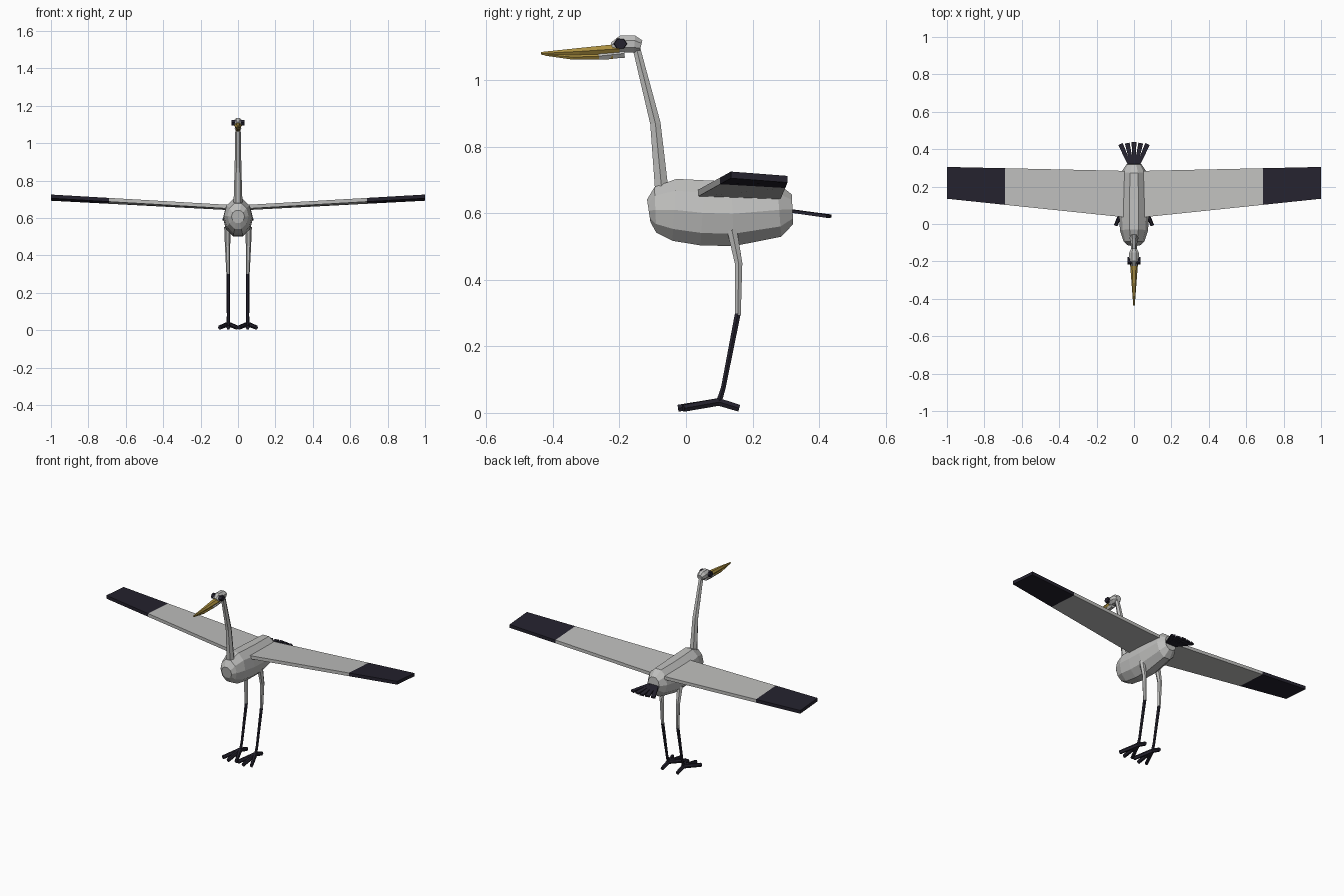
import bpy, bmesh, math
from mathutils import Vector

cube = bpy.data.objects.get("Cube")
if cube:
    bpy.data.objects.remove(cube)


def material(name, rgb):
    m = bpy.data.materials.new(name)
    m.use_nodes = True
    m.diffuse_color = (*rgb, 1)
    m.node_tree.nodes["Principled BSDF"].inputs["Base Color"].default_value = (*rgb, 1)
    return m


GREY = material("pale grey feathers", (0.52, 0.52, 0.51))
DARK = material("blue black", (0.018, 0.016, 0.027))
YELLOW = material("ochre beak", (0.40, 0.27, 0.05))


def skin(name, rings, mats, rule=None):
    """Bridge equal rings of points into a closed flat-shaded solid."""
    bm = bmesh.new()
    loops = [[bm.verts.new(p) for p in ring] for ring in rings]
    n = len(loops[0])
    for a, b in zip(loops, loops[1:]):
        for i in range(n):
            j = (i + 1) % n
            bm.faces.new((a[i], a[j], b[j], b[i]))
    bm.faces.new(loops[0])
    bm.faces.new(loops[-1])
    bmesh.ops.recalc_face_normals(bm, faces=bm.faces)
    if rule:
        for f in bm.faces:
            f.material_index = rule(f.calc_center_median())
    me = bpy.data.meshes.new(name)
    bm.to_mesh(me)
    bm.free()
    for m in mats:
        me.materials.append(m)
    ob = bpy.data.objects.new(name, me)
    bpy.context.collection.objects.link(ob)
    return ob


def loft(name, stations, sides, mat, phase=0.0):
    """Stations are (x, y, z, half width, half height) along a path."""
    pts = [Vector(s[:3]) for s in stations]
    rings = []
    for i, s in enumerate(stations):
        t = (pts[min(i + 1, len(pts) - 1)] - pts[max(i - 1, 0)]).normalized()
        ref = Vector((0, 0, 1)) if abs(t.z) < 0.8 else Vector((0, 1, 0))
        u = t.cross(ref).normalized()
        v = u.cross(t)
        angles = [phase + math.tau * k / sides for k in range(sides)]
        rings.append([pts[i] + u * s[3] * math.cos(a) + v * s[4] * math.sin(a) for a in angles])
    return skin(name, rings, [mat])


# Body, neck and head
loft("body", [(0, -0.112, 0.607, 0.035, 0.036), (0, -0.092, 0.61, 0.056, 0.072),
              (0, -0.035, 0.61, 0.075, 0.098), (0, 0.05, 0.601, 0.08, 0.103),
              (0, 0.14, 0.598, 0.08, 0.102), (0, 0.28, 0.61, 0.066, 0.085),
              (0, 0.32, 0.612, 0.04, 0.047)], 10, GREY)
loft("neck", [(0, -0.07, 0.64, 0.025, 0.024), (0, -0.092, 0.87, 0.018, 0.018),
              (0, -0.15, 1.1, 0.014, 0.013)], 6, GREY)
loft("head", [(0, -0.222, 1.1, 0.017, 0.014), (0, -0.195, 1.108, 0.028, 0.028),
              (0, -0.155, 1.108, 0.028, 0.028), (0, -0.135, 1.103, 0.018, 0.018)],
     8, GREY, math.pi / 8)
loft("chin", [(0, -0.185, 1.08, 0.018, 0.015), (0, -0.262, 1.072, 0.014, 0.012)], 6, GREY)

# Beak
loft("upper_beak", [(0, -0.2, 1.094, 0.022, 0.017), (0, -0.32, 1.086, 0.013, 0.012),
                    (0, -0.435, 1.08, 0.004, 0.005)], 6, YELLOW)
loft("lower_beak", [(0, -0.22, 1.073, 0.014, 0.012), (0, -0.34, 1.069, 0.01, 0.009),
                    (0, -0.425, 1.077, 0.003, 0.004)], 6, YELLOW)

# Tail fan
for i in range(-2, 3):
    loft("tail_feather", [(i * 0.008, 0.3, 0.609, 0.012, 0.007),
                          (i * 0.036, 0.437 - abs(i) * 0.005, 0.591, 0.018, 0.007)],
         4, DARK, math.pi / 4)


def wing_ring(x):
    """Flat four-cornered wing section at distance x from the middle."""
    k = (x - 0.05) / 0.95
    front, back = 0.036 + 0.099 * k, 0.284 + 0.021 * k
    zf, zb, h = 0.66 + 0.055 * k, 0.652 + 0.05 * k, 0.01
    return [(front, zf - h), (back, zb - h), (back, zb + h), (front, zf + h)]


for side, label in ((1, "left"), (-1, "right")):
    # Wing with dark tip
    rings = [[(side * x, y, z) for y, z in wing_ring(x)] for x in (0.05, 0.69, 1.0)]
    skin(label + "_wing", rings, [GREY, DARK], lambda c: int(abs(c.x) > 0.7))

    # Eye patch
    loft(label + "_eye", [(side * 0.012, -0.197, 1.109, 0.022, 0.018),
                          (side * 0.036, -0.197, 1.109, 0.019, 0.016)], 6, DARK)

    # Leg
    hip = side * 0.056
    foot = side * 0.052
    loft(label + "_thigh", [(hip, 0.138, 0.55, 0.018, 0.017), (hip, 0.158, 0.45, 0.014, 0.013),
                            (foot, 0.156, 0.295, 0.01, 0.01)], 6, GREY)
    loft(label + "_shank", [(foot, 0.156, 0.3, 0.01, 0.01), (foot, 0.112, 0.075, 0.008, 0.008),
                            (foot, 0.098, 0.03, 0.01, 0.01)], 6, DARK)

    # Three front toes and one back toe
    for dx, y in ((-0.046, -0.008), (0, -0.024), (0.046, -0.008), (0, 0.16)):
        loft(label + "_toe", [(foot, 0.098, 0.033, 0.012, 0.013),
                              (foot + dx, y, 0.014, 0.01, 0.012)], 6, DARK)
